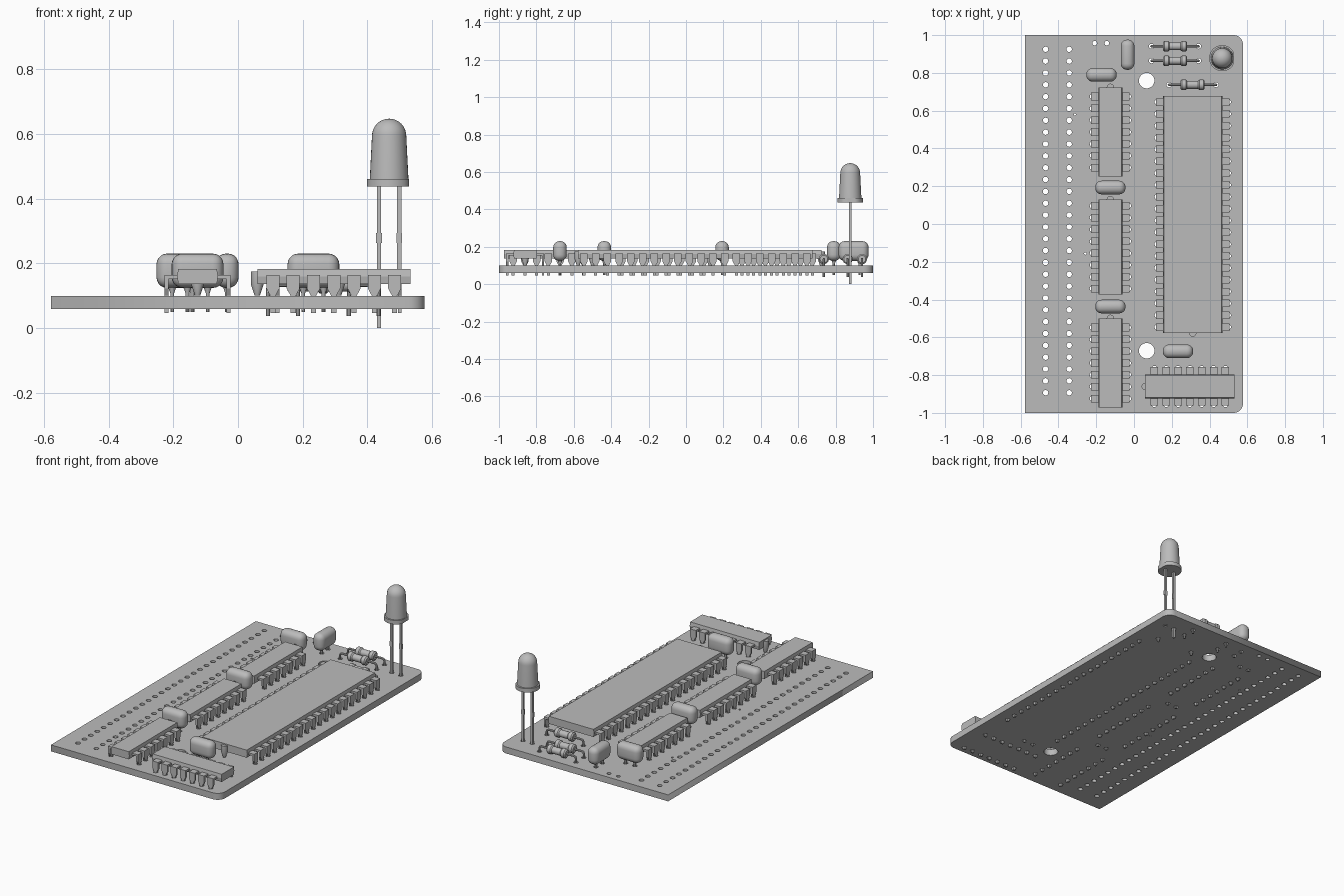
import bpy, bmesh
from math import sin, cos, pi
from mathutils import Matrix, Vector

cube = bpy.data.objects.get("Cube")
if cube:
    bpy.data.objects.remove(cube)

grey = bpy.data.materials.new("plain grey")
grey.use_nodes = True
colour = (0.5, 0.5, 0.5, 1)
grey.diffuse_color = colour
grey.node_tree.nodes["Principled BSDF"].inputs["Base Color"].default_value = colour

PITCH = 0.0627
BOARD_TOP, BOARD_BOTTOM = 0.099, 0.059
holes = []          # (x, y, radius)


def add_object(name, bm, matrix=Matrix(), smooth=False):
    bmesh.ops.recalc_face_normals(bm, faces=bm.faces[:])
    mesh = bpy.data.meshes.new(name)
    bm.to_mesh(mesh)
    bm.free()
    mesh.materials.append(grey)
    obj = bpy.data.objects.new(name, mesh)
    obj.matrix_world = matrix
    bpy.context.collection.objects.link(obj)
    if smooth:
        bpy.ops.object.select_all(action='DESELECT')
        obj.select_set(True)
        bpy.context.view_layer.objects.active = obj
        bpy.ops.object.shade_smooth_by_angle(angle=0.6)
    return obj


def box(bm, centre, size):
    m = Matrix.Translation(centre) @ Matrix.Diagonal((*size, 1))
    return bmesh.ops.create_cube(bm, size=1, matrix=m)["verts"]


def lathe(bm, profile, steps=24, matrix=Matrix()):
    """Spin (radius, height) points around z, then place the result."""
    verts = [bm.verts.new((r, 0, z)) for r, z in profile]
    edges = [bm.edges.new(pair) for pair in zip(verts, verts[1:])]
    out = bmesh.ops.spin(bm, geom=verts + edges, axis=(0, 0, 1), cent=(0, 0, 0),
                         angle=2 * pi, steps=steps, use_duplicate=False)
    faces = {f for f in bm.faces if all(not f.tag for _ in [0])}
    new = list({v for f in faces for v in f.verts})
    bmesh.ops.remove_doubles(bm, verts=new, dist=0.0001)
    for f in faces:
        if f.is_valid:
            f.tag = True
    new = list({v for f in faces if f.is_valid for v in f.verts})
    bmesh.ops.transform(bm, matrix=matrix, verts=new)
    return new


def prism(bm, outline, y0, y1):
    """Extrude an (x, z) outline from y0 to y1."""
    face = bm.faces.new([bm.verts.new((x, y0, z)) for x, z in outline])
    out = bmesh.ops.extrude_face_region(bm, geom=[face])["geom"]
    moved = [v for v in out if isinstance(v, bmesh.types.BMVert)]
    bmesh.ops.translate(bm, verts=moved, vec=(0, y1 - y0, 0))


# Dual in-line chip: body, end tab and two rows of tapered legs
def chip(name, x, y, pins, length, body_width, row, turn):
    place = Matrix.Translation((x, y, 0)) @ Matrix.Rotation(turn, 4, 'Z')
    w, mid = body_width / 2, 0.16
    bm = bmesh.new()
    section = [(w - 0.004, 0.183), (w, mid), (w - 0.004, 0.136)]
    section += [(-a, z) for a, z in reversed(section)]
    prism(bm, section, -length / 2, length / 2)
    bmesh.ops.rotate(bm, verts=bm.verts[:], matrix=Matrix.Rotation(pi / 2, 3, 'Z'))
    add_object(name + "_body", bm, place)

    bm = bmesh.new()
    lathe(bm, [(0, 0.1), (0.008, 0.1), (0.02, 0.136), (0.02, 0.175), (0, 0.175)], 12,
          Matrix.Translation((length / 2, 0, 0)))
    add_object(name + "_end_tab", bm, place, True)

    bm = bmesh.new()
    half = [(0.02, 0.164), (0.02, 0.122), (0.008, 0.1), (0.008, 0.046)]
    outline = half + [(-a, z) for a, z in reversed(half)]
    for i in range(pins):
        px = (i - (pins - 1) / 2) * PITCH
        for side in (-1, 1):
            leg = [(px + a, z) for a, z in outline]
            prism(bm, leg, side * (row - 0.006), side * (row + 0.006))
            reach = row - w + 0.01
            box(bm, (px, side * (row - reach / 2), 0.158), (0.04, reach, 0.012))
            spot = place @ Vector((px, side * row, 0))
            holes.append((spot.x, spot.y, 0.0135))
    add_object(name + "_legs", bm, place)


chip("upper_chip", -0.125, 0.487, 7, 0.473, 0.127, 0.096, pi / 2)
chip("middle_chip", -0.125, -0.123, 8, 0.503, 0.127, 0.096, pi / 2)
chip("lower_chip", -0.125, -0.736, 7, 0.473, 0.127, 0.096, pi / 2)
chip("large_chip", 0.311, 0.05, 20, 1.253, 0.313, 0.189, -pi / 2)
chip("front_chip", 0.296, -0.86, 7, 0.473, 0.127, 0.096, pi)


# Rounded capacitors with collared leads
def capacitor(name, x, y, turn=0):
    place = Matrix.Translation((x, y, 0)) @ Matrix.Rotation(turn, 4, 'Z')
    bm = bmesh.new()
    box(bm, (0, 0, 0.177), (0.16, 0.072, 0.106))
    bmesh.ops.bevel(bm, geom=bm.edges[:], offset=0.033, segments=5, profile=0.5,
                    affect='EDGES')
    add_object(name + "_body", bm, place, True)
    bm = bmesh.new()
    for side in (-1, 1):
        lathe(bm, [(0, 0.05), (0.006, 0.05), (0.006, 0.108), (0.014, 0.13), (0, 0.135)],
              10, Matrix.Translation((side * PITCH / 2, 0, 0)))
        spot = place @ Vector((side * PITCH / 2, 0, 0))
        holes.append((spot.x, spot.y, 0.0135))
    add_object(name + "_leads", bm, place, True)


capacitor("top_capacitor", -0.172, 0.79)
capacitor("edge_capacitor", -0.034, 0.896, pi / 2)
capacitor("upper_capacitor", -0.125, 0.193)
capacitor("lower_capacitor", -0.125, -0.437)
capacitor("front_capacitor", 0.233, -0.674)


# Resistors: dumbbell body with bent leads
def resistor(name, x, y):
    half = [(0, -0.064), (0.02, -0.064), (0.027, -0.057), (0.027, -0.036), (0.021, -0.029)]
    profile = half + [(r, -z) for r, z in reversed(half)]
    bm = bmesh.new()
    lathe(bm, profile, 20, Matrix.Rotation(pi / 2, 4, 'Y'))
    add_object(name + "_body", bm, Matrix.Translation((x, y, 0.134)), True)
    curve = bpy.data.curves.new(name + "_lead_path", 'CURVE')
    curve.dimensions = '3D'
    curve.bevel_depth = 0.0065
    curve.bevel_resolution = 2
    curve.use_fill_caps = True
    for side in (-1, 1):
        path = [(0.06, 0.134), (0.112, 0.134), (0.121, 0.13), (0.125, 0.12), (0.125, 0.037)]
        spline = curve.splines.new('POLY')
        spline.points.add(len(path) - 1)
        for point, (a, z) in zip(spline.points, path):
            point.co = (x + side * a, y, z, 1)
        holes.append((x + side * 0.125, y, 0.0135))
    add_object(name + "_leads", mesh_from_curve(curve), smooth=True)


def mesh_from_curve(curve):
    temp = bpy.data.objects.new("temporary_curve", curve)
    bpy.context.collection.objects.link(temp)
    bpy.context.view_layer.update()
    evaluated = temp.evaluated_get(bpy.context.evaluated_depsgraph_get())
    bm = bmesh.new()
    bm.from_mesh(evaluated.to_mesh())
    evaluated.to_mesh_clear()
    bpy.data.objects.remove(temp)
    bmesh.ops.remove_doubles(bm, verts=bm.verts[:], dist=0.00005)
    return bm


resistor("back_resistor", 0.2175, 0.941)
resistor("middle_resistor", 0.2175, 0.864)
resistor("front_resistor", 0.31, 0.737)

# Indicator lamp: domed lens, flange with one flat side, two leads
lamp = Matrix.Translation((0.467, 0.878, 0))
bm = bmesh.new()
dome = [(0.053 * cos(a * pi / 16), 0.594 + 0.053 * sin(a * pi / 16)) for a in range(8)]
lathe(bm, [(0, 0.455), (0.06, 0.455)] + dome + [(0, 0.647)], 32)
add_object("lamp_lens", bm, lamp, True)
bm = bmesh.new()
for v in lathe(bm, [(0, 0.437), (0.069, 0.437), (0.069, 0.461), (0, 0.461)], 32):
    v.co.x = min(v.co.x, 0.061)
add_object("lamp_flange", bm, lamp, True)
bm = bmesh.new()
for side, bottom in ((-1, 0), (1, 0.06)):
    px = side * PITCH / 2
    box(bm, (px, 0, (bottom + 0.44) / 2), (0.0125, 0.0125, 0.44 - bottom))
    box(bm, (px, 0, 0.278), (0.018, 0.0125, 0.03))
    holes.append((0.467 + px, 0.878, 0.0135))
add_object("lamp_leads", bm, lamp)

# Circuit board: outline with two rounded corners and drilled holes
for column in (-0.468, -0.343):
    holes += [(column, 0.925 - i * PITCH, 0.0145) for i in range(30)]
holes += [(-0.208, 0.957, 0.012), (-0.144, 0.957, 0.012)]
holes += [(0.067, 0.759, 0.041), (0.067, -0.671, 0.041)]
holes += [(-0.313, 0.58, 0.006), (-0.258, -0.157, 0.006)]

corner = 0.05
outline = [(-0.578, 1), (-0.578, -1)]
for cy, start in ((-1 + corner, -pi / 2), (1 - corner, 0)):
    for i in range(9):
        a = start + i * pi / 16
        outline.append((0.577 - corner + corner * cos(a), cy + corner * sin(a)))
loops = [outline]
for hx, hy, r in holes:
    sides = 32 if r > 0.03 else 12
    loops.append([(hx + r * cos(2 * pi * i / sides), hy + r * sin(2 * pi * i / sides))
                  for i in range(sides)])

curve = bpy.data.curves.new("board_outline", 'CURVE')
curve.dimensions = '2D'
curve.fill_mode = 'BOTH'
curve.extrude = (BOARD_TOP - BOARD_BOTTOM) / 2
for loop in loops:
    spline = curve.splines.new('POLY')
    spline.points.add(len(loop) - 1)
    spline.use_cyclic_u = True
    for point, (a, b) in zip(spline.points, loop):
        point.co = (a, b, 0, 1)
add_object("circuit_board", mesh_from_curve(curve),
           Matrix.Translation((0, 0, (BOARD_TOP + BOARD_BOTTOM) / 2)))
